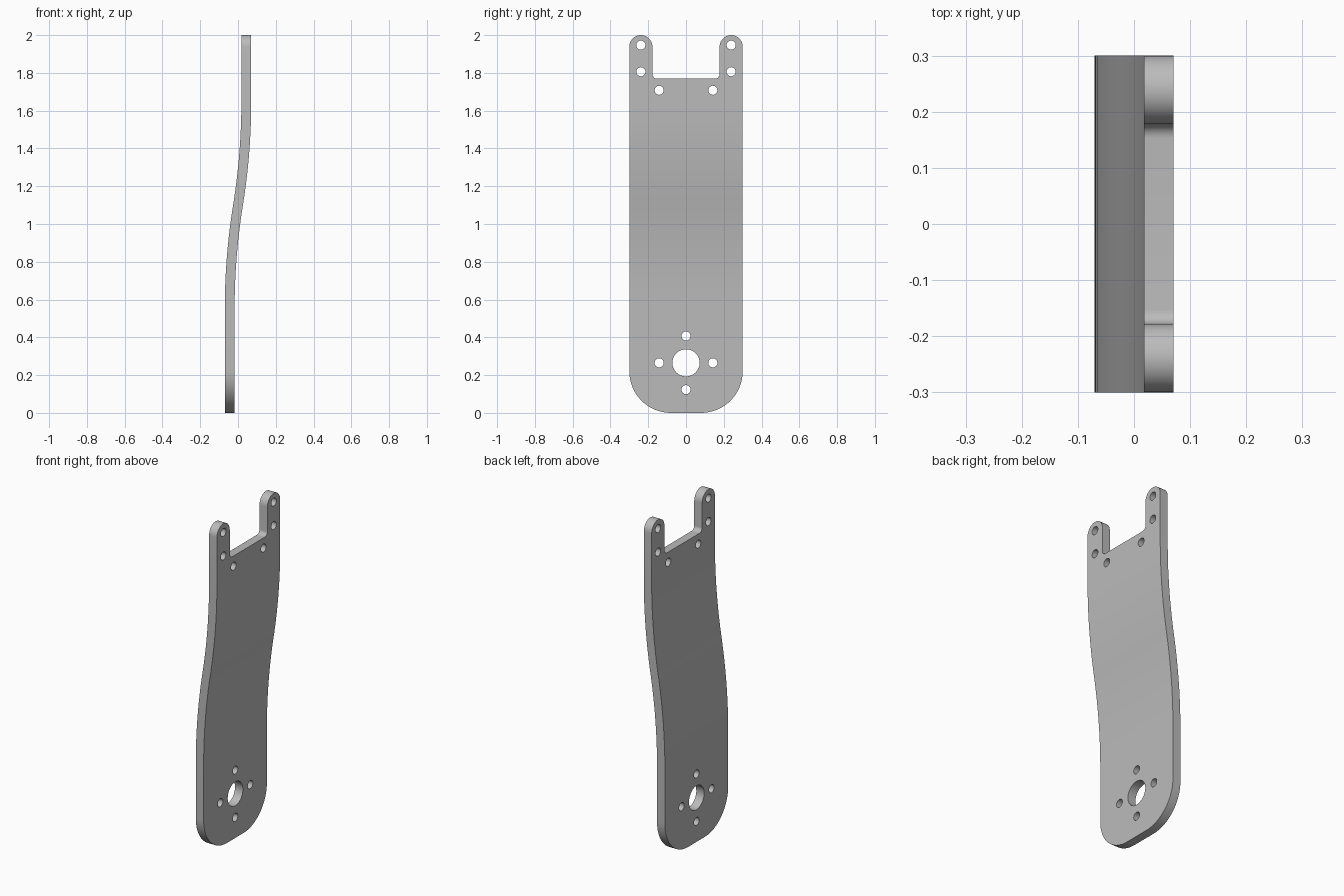
import bpy
from math import cos, sin, pi, radians

cube = bpy.data.objects.get("Cube")
if cube:
    bpy.data.objects.remove(cube, do_unlink=True)

THICK, SHIFT = 0.052, 0.044        # plate thickness, offset of each end
BEND_LOW, BEND_HIGH = 0.55, 1.65   # heights between which the plate curves

grey = bpy.data.materials.new("plate_grey")
grey.use_nodes = True
colour = (0.5, 0.5, 0.5, 1)
grey.diffuse_color = colour
grey.node_tree.nodes["Principled BSDF"].inputs["Base Color"].default_value = colour


def prism(name, loop, offset):
    """Closed solid joining a loop of points to a copy moved by offset."""
    n = len(loop)
    verts = loop + [tuple(a + b for a, b in zip(p, offset)) for p in loop]
    faces = [tuple(range(n))[::-1], tuple(range(n, 2 * n))]
    faces += [(i, (i + 1) % n, n + (i + 1) % n, n + i) for i in range(n)]
    mesh = bpy.data.meshes.new(name)
    mesh.from_pydata(verts, [], faces)
    mesh.materials.append(grey)
    obj = bpy.data.objects.new(name, mesh)
    bpy.context.collection.objects.link(obj)
    bpy.context.view_layer.objects.active = obj
    bpy.ops.object.select_all(action="DESELECT")
    obj.select_set(True)
    bpy.ops.object.mode_set(mode="EDIT")
    bpy.ops.mesh.select_all(action="SELECT")
    bpy.ops.mesh.normals_make_consistent(inside=False)
    bpy.ops.object.mode_set(mode="OBJECT")
    return obj


def arc(y, z, r, start, end, steps=12):
    angles = [radians(start + (end - start) * i / steps) for i in range(steps + 1)]
    return [(y + r * cos(a), z + r * sin(a)) for a in angles]


def cut(target, cutter, operation):
    mod = target.modifiers.new("cut", "BOOLEAN")
    mod.operation, mod.solver, mod.object = operation, "EXACT", cutter
    bpy.context.view_layer.objects.active = target
    bpy.ops.object.modifier_apply(modifier=mod.name)
    bpy.data.objects.remove(cutter, do_unlink=True)


def bend(z):
    """Middle of the plate at height z: two opposite tangent arcs."""
    t = min(max((z - BEND_LOW) / (BEND_HIGH - BEND_LOW), 0), 1)
    s = 2 * t * t if t < 0.5 else 1 - 2 * (1 - t) ** 2
    return SHIFT * (2 * s - 1)


# S-bent slab
steps = 32
heights = [BEND_LOW + (BEND_HIGH - BEND_LOW) * i / steps for i in range(steps + 1)]
heights = [-0.1] + heights + [2.1]
section = [(bend(z) - THICK / 2, -0.4, z) for z in heights]
section += [(bend(z) + THICK / 2, -0.4, z) for z in reversed(heights)]
plate = prism("bent_plate", section, (0, 0.8, 0))

# Outline: rounded foot, two rounded ears, filleted notch
half = arc(0.08, 0.22, 0.22, -90, 0, 16)
half += arc(0.239, 1.939, 0.061, 0, 180, 20)
half += arc(0.153, 1.794, 0.025, 0, -90, 8)
outline = half + [(-y, z) for y, z in reversed(half)]
cut(plate, prism("outline_cutter", [(-0.3, y, z) for y, z in outline], (0.6, 0, 0)),
    "INTERSECT")

# Screw holes and the central bore
holes = [(0, 0.265, 0.072), (0, 0.407, 0.024), (0, 0.123, 0.024)]
for side in (-1, 1):
    for y, z in ((0.239, 1.947), (0.239, 1.806), (0.142, 1.708), (0.142, 0.265)):
        holes.append((side * y, z, 0.024))
for y, z, r in holes:
    ring = arc(y, z, r, 0, 360, 32)[:-1]
    cut(plate, prism("hole_cutter", [(-0.3, *p) for p in ring], (0.6, 0, 0)), "DIFFERENCE")

bpy.ops.object.select_all(action="DESELECT")
plate.select_set(True)
bpy.context.view_layer.objects.active = plate
bpy.ops.object.shade_smooth_by_angle(angle=radians(30))
